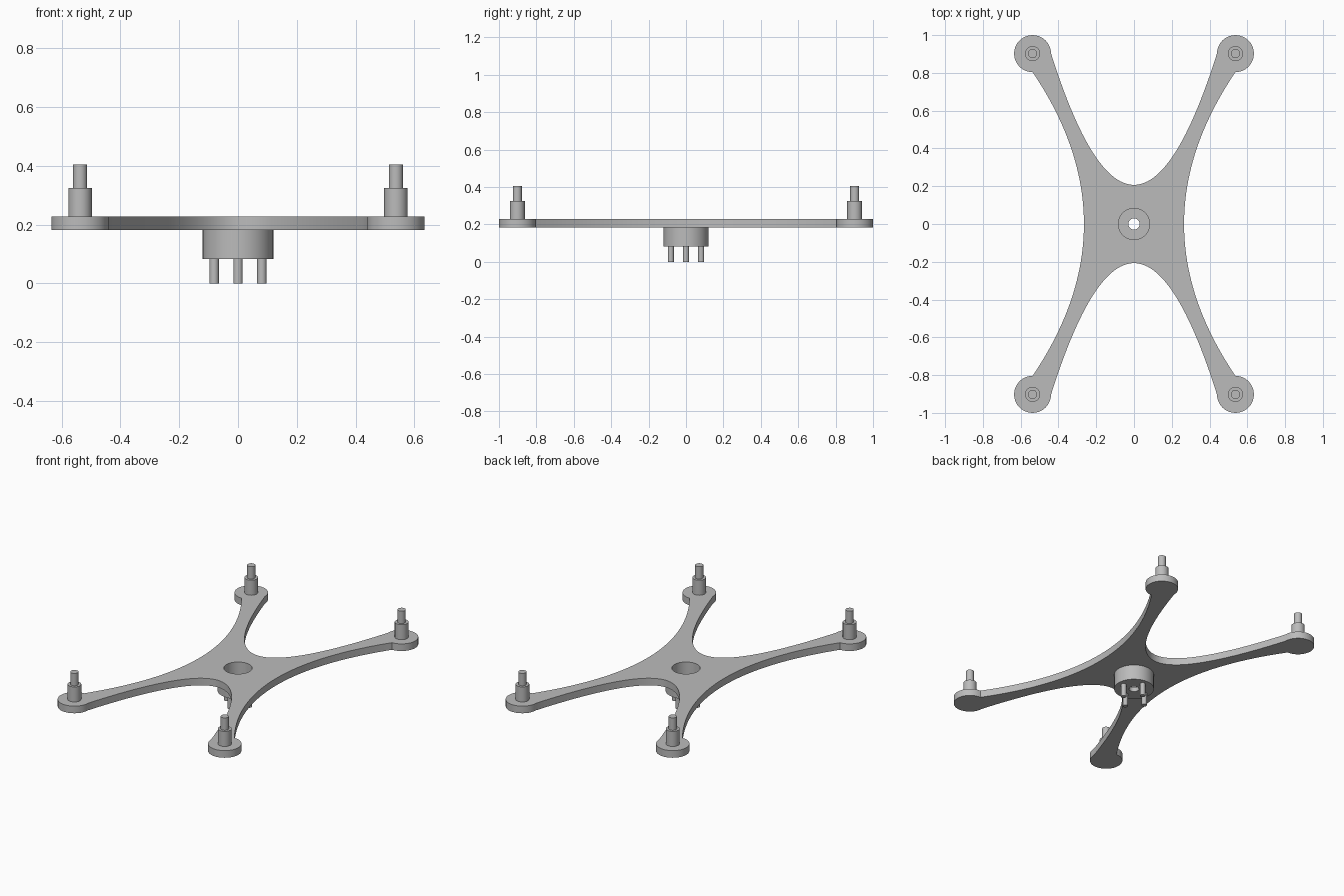
import bpy, bmesh, math
from mathutils import Vector

cube = bpy.data.objects.get("Cube")
if cube:
    bpy.data.objects.remove(cube, do_unlink=True)

grey = bpy.data.materials.new("plain grey")
grey.use_nodes = True
grey.diffuse_color = (0.5, 0.5, 0.5, 1)
grey.node_tree.nodes["Principled BSDF"].inputs["Base Color"].default_value = (0.5, 0.5, 0.5, 1)

PLATE_LOW, PLATE_TOP = 0.182, 0.228
PAD_X, PAD_Y, PAD_R = 0.537, 0.902, 0.098
BORE_R, HUB_LOW = 0.083, 0.083


def finish(bm, name, location=(0, 0, 0)):
    bmesh.ops.recalc_face_normals(bm, faces=bm.faces)
    mesh = bpy.data.meshes.new(name)
    bm.to_mesh(mesh)
    bm.free()
    mesh.materials.append(grey)
    obj = bpy.data.objects.new(name, mesh)
    bpy.context.collection.objects.link(obj)
    obj.location = location
    bpy.ops.object.select_all(action='DESELECT')
    obj.select_set(True)
    bpy.context.view_layer.objects.active = obj
    bpy.ops.object.shade_smooth_by_angle(angle=math.radians(30))
    return obj


def lathe(name, profile, location=(0, 0, 0), closed=False, steps=40):
    """Spin an (r, z) profile around the z axis."""
    bm = bmesh.new()
    verts = [bm.verts.new((r, 0, z)) for r, z in profile]
    pairs = list(zip(verts, verts[1:]))
    if closed:
        pairs.append((verts[-1], verts[0]))
    edges = [bm.edges.new(p) for p in pairs]
    bmesh.ops.spin(bm, geom=verts + edges, cent=(0, 0, 0), axis=(0, 0, 1),
                   angle=math.tau, steps=steps, use_merge=False)
    bmesh.ops.remove_doubles(bm, verts=bm.verts, dist=0.0001)
    return finish(bm, name, location)


def quarter_outline():
    """Outline from the +y notch, around one pad, to the +x waist."""
    n = 24
    inner_x, waist_y = PAD_X - PAD_R, PAD_Y - PAD_R
    notch, waist = 0.207, 0.265
    pts = []
    for i in range(n):
        t = i / n
        pts.append((inner_x * t, notch + (PAD_Y - notch) * t * t))
    for i in range(n + 1):
        a = math.pi - 1.5 * math.pi * i / n
        pts.append((PAD_X + PAD_R * math.cos(a), PAD_Y + PAD_R * math.sin(a)))
    for i in range(1, n + 1):
        t = 1 - i / n
        pts.append((waist + (PAD_X - waist) * t * t, waist_y * t))
    return pts


# Cross-shaped plate with a central bore
quarter = quarter_outline()
half = quarter + [(x, -y) for x, y in reversed(quarter[:-1])]
outline = half + [(-x, y) for x, y in reversed(half[1:-1])]
bore = [(BORE_R * math.cos(math.tau * i / 40), BORE_R * math.sin(math.tau * i / 40))
        for i in range(40)]
bm = bmesh.new()
edges = []
for loop in (outline, bore):
    vs = [bm.verts.new((x, y, PLATE_LOW)) for x, y in loop]
    edges += [bm.edges.new((vs[i - 1], vs[i])) for i in range(len(vs))]
bmesh.ops.triangle_fill(bm, edges=edges, use_beauty=True, normal=(0, 0, 1))
base = list(bm.faces)
top = bmesh.ops.extrude_face_region(bm, geom=base, use_keep_orig=True)
bmesh.ops.translate(bm, vec=Vector((0, 0, PLATE_TOP - PLATE_LOW)),
                    verts=[g for g in top["geom"] if isinstance(g, bmesh.types.BMVert)])
finish(bm, "cross_plate")

# Cup-shaped hub with a small through hole
lathe("hub", [(0.03, HUB_LOW), (0.12, HUB_LOW), (0.12, PLATE_LOW),
              (BORE_R, PLATE_LOW), (BORE_R, 0.11), (0.03, 0.11)], closed=True)

# Four pins under the hub
for i, side in enumerate(("left", "back", "right", "front")):
    a = i * math.pi / 2
    lathe("hub_pin_" + side, [(0, 0), (0.016, 0), (0.016, HUB_LOW), (0, HUB_LOW)],
          (0.081 * math.cos(a), 0.081 * math.sin(a), 0), steps=24)

# Stepped posts on the pads
for sx, side in ((1, "left"), (-1, "right")):
    for sy, end in ((1, "back"), (-1, "front")):
        lathe(f"post_{end}_{side}",
              [(0, PLATE_TOP), (0.04, PLATE_TOP), (0.04, 0.325),
               (0.024, 0.325), (0.024, 0.405), (0, 0.405)],
              (sx * PAD_X, sy * PAD_Y, 0), steps=32)
